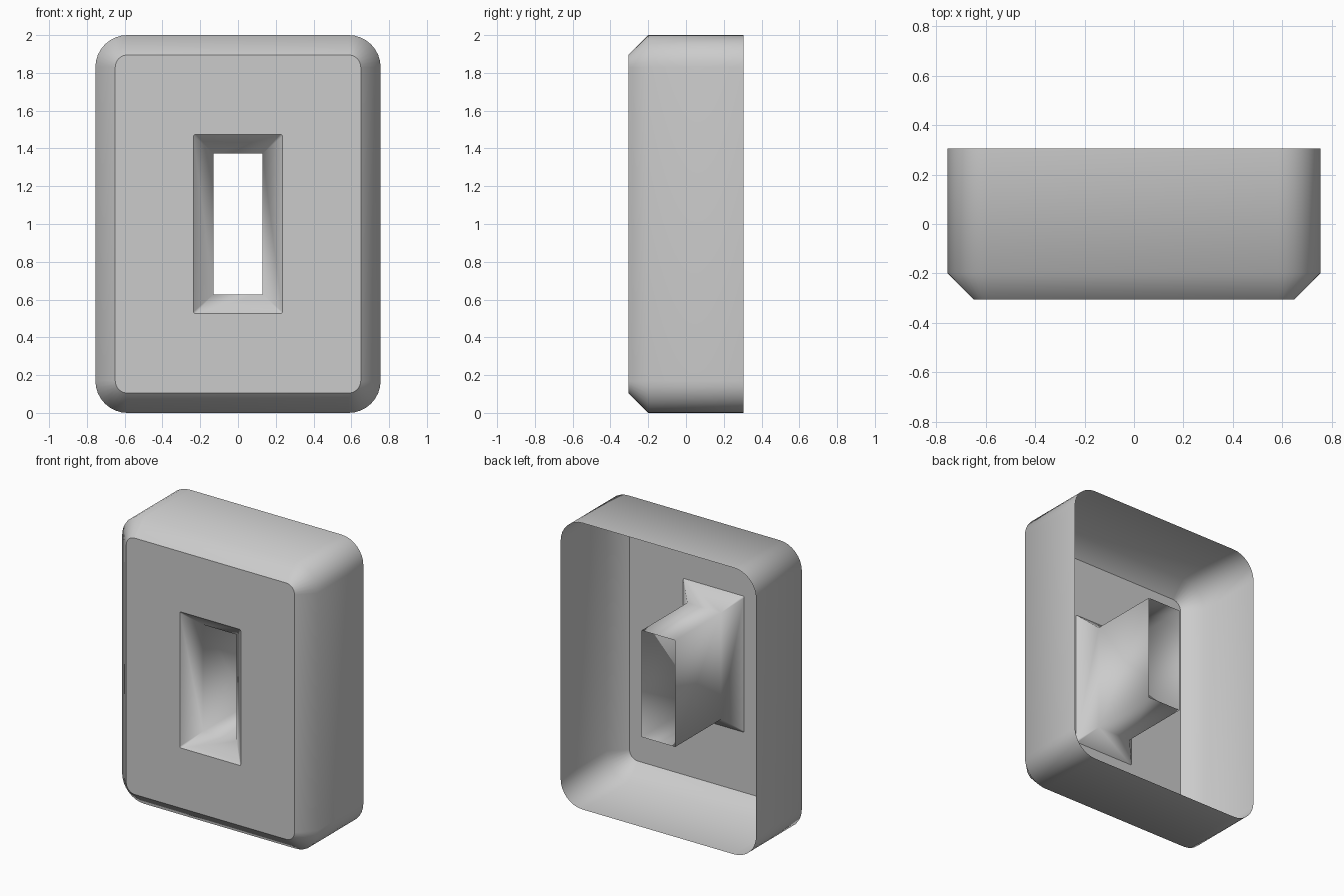
import bpy, bmesh, math

cube = bpy.data.objects.get("Cube")
if cube:
    bpy.data.objects.remove(cube, do_unlink=True)

# Single grey plastic
grey = bpy.data.materials.new("light_grey")
grey.use_nodes = True
colour = (0.6, 0.6, 0.6, 1)
grey.diffuse_color = colour
grey.node_tree.nodes["Principled BSDF"].inputs["Base Color"].default_value = colour


def rounded_loop(half_w, half_h, radius, y, segments):
    """Rounded rectangle around the centre of the front, at depth y."""
    points = []
    for k, (sx, sz) in enumerate([(1, -1), (1, 1), (-1, 1), (-1, -1)]):
        for i in range(segments + 1):
            a = math.pi / 2 * (k - 1 + i / segments)
            points.append((sx * (half_w - radius) + radius * math.cos(a), y,
                           1 + sz * (half_h - radius) + radius * math.sin(a)))
    return points


def loft(name, sections, segments, smooth):
    """Open sheet through a series of rounded rectangles."""
    bm = bmesh.new()
    rings = [[bm.verts.new(p) for p in rounded_loop(*s, segments)] for s in sections]
    for a, b in zip(rings, rings[1:]):
        for i in range(len(a)):
            j = (i + 1) % len(a)
            bm.faces.new((a[i], a[j], b[j], b[i]))
    bmesh.ops.remove_doubles(bm, verts=bm.verts, dist=0.0001)
    for f in bm.faces:
        f.smooth = smooth
    mesh = bpy.data.meshes.new(name)
    bm.to_mesh(mesh)
    bm.free()
    mesh.materials.append(grey)
    obj = bpy.data.objects.new(name, mesh)
    bpy.context.collection.objects.link(obj)
    return obj


# Sections: half width, half height, corner radius, depth
back_rim = (0.755, 1.0, 0.17, 0.305)
shoulder = (0.755, 1.0, 0.17, -0.2)
panel_edge = (0.65, 0.895, 0.065, -0.305)
hole_edge = (0.235, 0.475, 0.01, -0.305)
throat = (0.13, 0.372, 0, -0.2)
tube_end = (0.13, 0.372, 0, 0.305)

# Open-backed outer wall with its chamfer
loft("outer_shell", [back_rim, shoulder, panel_edge], 8, True)
# Flat front with a rectangular hole
loft("front_panel", [panel_edge, hole_edge], 8, False)
# Chamfered mouth and straight tube running to the back
loft("centre_tube", [hole_edge, throat, tube_end], 8, True)
